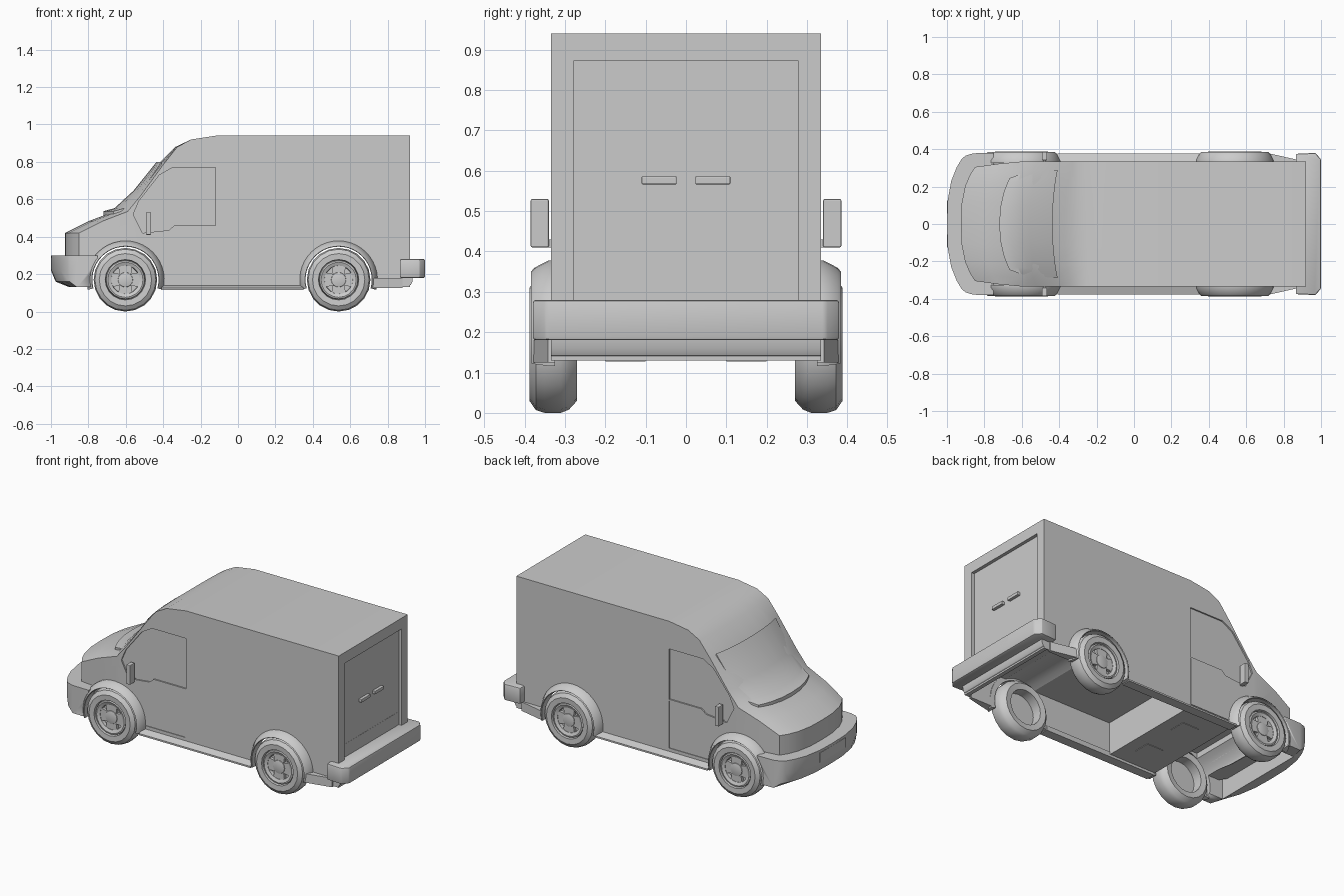
import bpy, bmesh
from math import sin, cos, pi, radians

if "Cube" in bpy.data.objects:
    bpy.data.objects.remove(bpy.data.objects["Cube"])

FR = (-1, -.86, -.66, -.35, 0, .35, .66, .86, 1)


def smooth_edges(ob):
    bpy.context.view_layer.objects.active = ob
    ob.select_set(True)
    bpy.ops.object.shade_smooth_by_angle(angle=radians(28))
    ob.select_set(False)


def finish(name, bm, bevel=0, smooth=True):
    bmesh.ops.recalc_face_normals(bm, faces=bm.faces)
    me = bpy.data.meshes.new(name)
    bm.to_mesh(me)
    bm.free()
    ob = bpy.data.objects.new(name, me)
    bpy.context.collection.objects.link(ob)
    bpy.context.view_layer.objects.active = ob
    if bevel:
        m = ob.modifiers.new("bevel", 'BEVEL')
        m.width, m.segments = bevel, 2
        bpy.ops.object.modifier_apply(modifier=m.name)
    if smooth:
        smooth_edges(ob)
    return ob


def loft(name, rows, power=3):
    """Rows of (x, top z, bottom z, half width, corner setback), joined lengthwise."""
    bm = bmesh.new()
    rings = []
    for x, zt, zb, w, s in rows:
        line = [(x + s * abs(f) ** power, f * w) for f in FR]
        rings.append([bm.verts.new((px, y, zt)) for px, y in line] +
                     [bm.verts.new((px, y, zb)) for px, y in reversed(line)])
    n = len(rings[0])
    for a, b in zip(rings, rings[1:]):
        for i in range(n):
            bm.faces.new((a[i], a[(i + 1) % n], b[(i + 1) % n], b[i]))
    for r in (rings[0], rings[-1]):
        for i in range(n // 2 - 1):
            bm.faces.new((r[i], r[i + 1], r[n - 2 - i], r[n - 1 - i]))
    return finish(name, bm)


def prism(name, pts, axis, a, b, bevel=0, smooth=True):
    """Extrude a 2D outline along an axis from a to b."""
    put = {'x': lambda p, t: (t, p[0], p[1]), 'y': lambda p, t: (p[0], t, p[1]),
           'z': lambda p, t: (p[0], p[1], t)}[axis]
    bm = bmesh.new()
    lo = [bm.verts.new(put(p, a)) for p in pts]
    hi = [bm.verts.new(put(p, b)) for p in pts]
    bm.faces.new(lo)
    bm.faces.new(hi)
    for i in range(len(pts)):
        j = (i + 1) % len(pts)
        bm.faces.new((lo[i], lo[j], hi[j], hi[i]))
    return finish(name, bm, bevel, smooth)


def box(name, x0, x1, y0, y1, z0, z1, bevel=0):
    return prism(name, [(x0, y0), (x1, y0), (x1, y1), (x0, y1)], 'z', z0, z1, bevel, False)


def circle(cx, cz, r, n):
    return [(cx + r * cos(2 * pi * i / n), cz + r * sin(2 * pi * i / n)) for i in range(n)]


def cut(ob, cutter):
    bpy.context.view_layer.objects.active = ob
    m = ob.modifiers.new("cut", 'BOOLEAN')
    m.operation, m.solver, m.object = 'DIFFERENCE', 'EXACT', cutter
    bpy.ops.object.modifier_apply(modifier=m.name)
    bpy.data.objects.remove(cutter)


def sweep(name, section, cx, cz, side, a0, a1, n):
    """Turn a closed (radius, y) section about a wheel axis."""
    bm = bmesh.new()
    full = a1 - a0 == 360
    rings = []
    for i in range(n if full else n + 1):
        t = radians(a0 + (a1 - a0) * i / n)
        rings.append([bm.verts.new((cx + r * cos(t), side * y, cz + r * sin(t))) for r, y in section])
    k = len(section)
    pairs = list(zip(rings, rings[1:])) + ([(rings[-1], rings[0])] if full else [])
    for a, b in pairs:
        for i in range(k):
            bm.faces.new((a[i], a[(i + 1) % k], b[(i + 1) % k], b[i]))
    if not full:
        bm.faces.new(rings[0])
        bm.faces.new(rings[-1])
    return finish(name, bm)


AXLES = {"front": -.602, "rear": .538}
WZ = .17

# Main shell: nose, hood, windshield slope and cargo box
body = loft("body", [(-.925, .42, .24, .305, .075), (-.80, .483, .24, .322, .075),
                     (-.66, .535, .13, .335, .07), (-.57, .62, .13, .335, .05),
                     (-.43, .785, .13, .335, .03), (-.335, .88, .13, .335, .01),
                     (-.25, .92, .13, .335, 0), (-.12, .94, .13, .335, 0), (.92, .94, .13, .335, 0)])
# Underside recesses and wheel openings
cut(body, box("floor_cut", -.10, .895, -.328, .328, 0, .33))
cut(body, box("cab_cut", -.71, -.42, -.315, .315, 0, .36))
for x in AXLES.values():
    cut(body, prism("arch_cut", circle(x, WZ, .19, 32), 'y', -.6, .6))
# Rear door recess, closed at the bottom by the bumper
cut(body, box("door_cut", .9, 1, -.277, .277, .27, .873))
box("rear_panel", .893, .901, -.32, .32, .25, .36)
# Side windows and cab door seams
WINDOW = [(-.12, .77), (-.35, .77), (-.42, .73), (-.53, .59), (-.56, .52), (-.51, .42),
          (-.37, .435), (-.34, .46), (-.12, .46)]
for s in (-1, 1):
    cut(body, prism("window_cut", WINDOW, 'y', s * .3265, s * .5))
    cut(body, box("seam_cut", -.124, -.12, *sorted((s * .331, s * .5)), .16, .45))
    cut(body, box("seam_cut", -.40, -.125, *sorted((s * .331, s * .5)), .16, .164))
smooth_edges(body)

# Windshield with its cowl lip
loft("windshield", [(-.72, .536, .48, .245, .055), (-.66, .553, .50, .268, .055),
                    (-.56, .645, .57, .28, .045), (-.435, .80, .72, .29, .027)], 2.3)

# Front bumper, hollow inside
bumper = loft("front_bumper", [(-1, .30, .22, .35, .08), (-.975, .30, .16, .365, .075),
                               (-.90, .30, .13, .378, .04), (-.75, .30, .13, .38, 0)])
cut(bumper, prism("bumper_cut", circle(AXLES["front"], WZ, .19, 32), 'y', -.6, .6))
cut(bumper, box("bumper_cut", -.88, -.6, -.30, .30, 0, .26))
box("front_plate", -1.0, -.98, -.125, .125, .225, .285)

# Rear bumper, valance, plate and door handles
prism("rear_bumper", [(.865, -.375), (.97, -.38), (1, -.345), (1, .345), (.97, .38), (.865, .375)],
      'z', .18, .28, .008)
prism("rear_valance", [(.895, .19), (.895, .13), (.91, .134), (.925, .144), (.933, .16), (.935, .19)],
      'y', -.335, .335)
box("rear_plate", .98, 1.0, -.125, .125, .20, .265)
for s in (-1, 1):
    box("door_handle", .89, .918, *sorted((s * .023, s * .11)), .566, .586, .003)

for s in (-1, 1):
    # Underfloor seat mounts
    box("seat_mount", -.29, -.18, s * .15 - .05, s * .15 + .05, .127, .14)
    # Mirrors on short arms
    box("mirror", -.492, -.465, *sorted((s * .34, s * .385)), .41, .53, .004)
    box("mirror_arm", -.487, -.470, *sorted((s * .325, s * .35)), .41, .43)
    # Sills between the wheels and tapering behind the rear wheel
    section = [(s * .32, .145), (s * .335, .14), (s * .378, .125), (s * .378, .115), (s * .32, .115)]
    prism("side_sill", section, 'x', -.41, .35)
    prism("rear_sill", [(.72, s * .325), (.72, s * .378), (.88, s * .342), (.88, s * .325)], 'z', .125, .18)
    for end, x in AXLES.items():
        # Flared wheel arch
        sweep(end + "_wheel_arch", [(.208, .325), (.208, .34), (.19, .375), (.18, .384),
                                    (.177, .38), (.177, .325)], x, WZ, s, -15, 195, 24)
        # Tyre, rim ring, disc, hub and spokes
        sweep(end + "_tyre", [(.105, .275), (.14, .27), (.162, .29), (.17, .31), (.17, .35),
                              (.163, .372), (.14, .388), (.108, .386), (.105, .365)], x, WZ, s, 0, 360, 20)
        sweep(end + "_rim", [(.106, .36), (.102, .378), (.094, .38), (.076, .372), (.074, .352),
                             (.106, .345)], x, WZ, s, 0, 360, 20)
        prism(end + "_wheel_disc", circle(x, WZ, .107, 20), 'y', s * .335, s * .352)
        prism(end + "_hub", circle(x, WZ, .04, 16), 'y', s * .35, s * .374, .004)
        for k in range(4):
            c, q = cos(k * pi / 2), sin(k * pi / 2)
            shape = [(.025, -.03), (.082, -.04), (.082, .04), (.025, .03)]
            prism(end + "_spoke", [(x + a * c - b * q, WZ + a * q + b * c) for a, b in shape],
                  'y', s * .35, s * .37)
